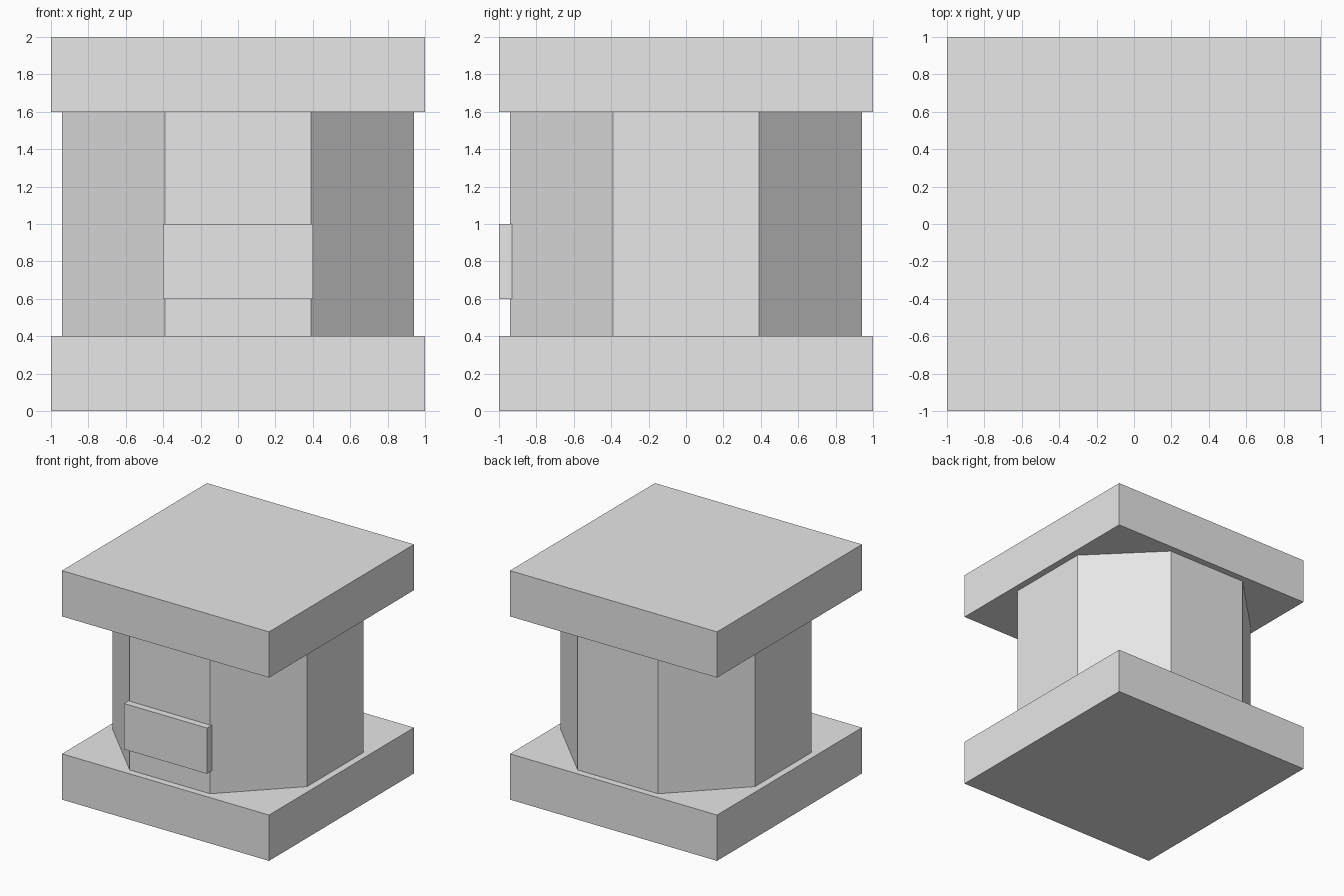
import bpy
import math

# Remove the default cube
cube = bpy.data.objects.get("Cube")
if cube:
    bpy.data.objects.remove(cube, do_unlink=True)

# Single flat grey
GREY = (0.8, 0.8, 0.8, 1.0)
grey = bpy.data.materials.new("light_grey")
grey.use_nodes = True
grey.diffuse_color = GREY
grey.node_tree.nodes["Principled BSDF"].inputs["Base Color"].default_value = GREY


def finish(name):
    obj = bpy.context.object
    obj.name = obj.data.name = name
    obj.data.materials.append(grey)
    return obj


def box(name, low, high):
    """Axis-aligned box between two corners."""
    centre = [(a + b) / 2 for a, b in zip(low, high)]
    size = [b - a for a, b in zip(low, high)]
    bpy.ops.mesh.primitive_cube_add(size=1, location=centre)
    obj = finish(name)
    for v in obj.data.vertices:
        v.co = [c * s for c, s in zip(v.co, size)]
    return obj


# Square slabs at the bottom and top
box("base_slab", (-1, -1, 0), (1, 1, 0.4))
box("top_slab", (-1, -1, 1.6), (1, 1, 2))

# Eight-sided drum with a flat side facing each axis
APOTHEM = 0.94
half_step = math.pi / 8
bpy.ops.mesh.primitive_cylinder_add(vertices=8, radius=APOTHEM / math.cos(half_step),
                                    depth=1.2, location=(0, 0, 1))
drum = finish("octagonal_drum")
for v in drum.data.vertices:
    x, y, z = v.co
    v.co = (x * math.cos(half_step) - y * math.sin(half_step),
            x * math.sin(half_step) + y * math.cos(half_step), z)

# Raised plate on the front of the drum
box("front_plate", (-0.4, -1, 0.6), (0.4, -0.9, 1))
